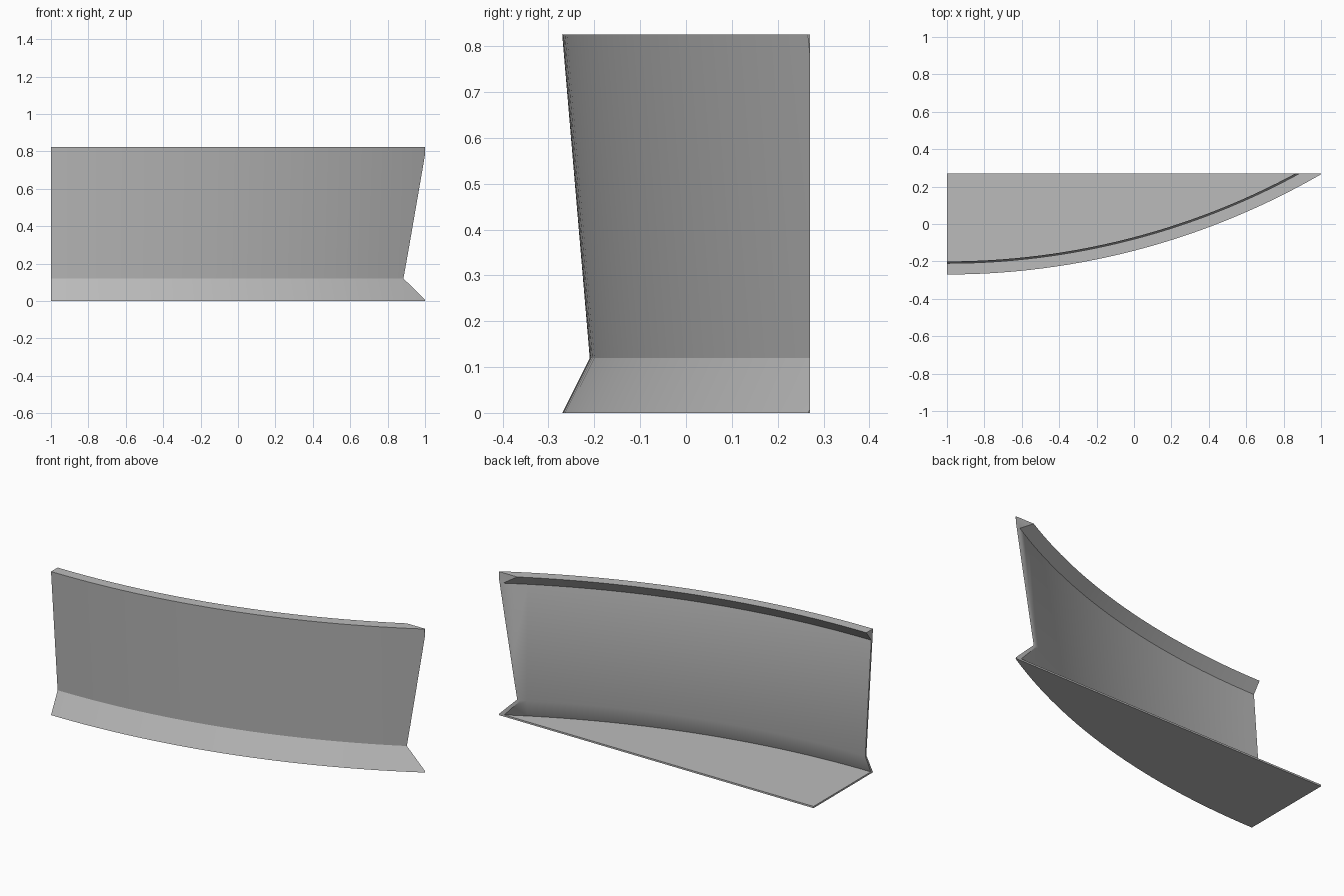
import bpy, bmesh, math
from mathutils import Vector

cube = bpy.data.objects.get("Cube")
if cube:
    bpy.data.objects.remove(cube, do_unlink=True)

grey = bpy.data.materials.new("plain grey")
grey.use_nodes = True
colour = (0.5, 0.5, 0.5, 1)
grey.diffuse_color = colour
grey.node_tree.nodes["Principled BSDF"].inputs["Base Color"].default_value = colour

# Cross-section as (radius, height): floor, flared foot, leaning wall, top lip
HEIGHT = 0.825
PROFILE = [(3.4, 0), (4, 0), (3.94, 0.12), (4, HEIGHT), (3.94, HEIGHT),
           (3.984, 0.765), (3.93, 0.12), (3.98, 0.01), (3.4, 0.01)]
CENTRE = Vector((-1, 3.73, 0))
STEPS, SWEEP = 32, math.radians(33)


def ring(bm, angle):
    return [bm.verts.new(CENTRE + Vector((r * math.sin(angle), -r * math.cos(angle), z)))
            for r, z in PROFILE]


def trim(bm, point, normal):
    """Cut away everything beyond a plane and close the cut."""
    geom = bm.verts[:] + bm.edges[:] + bm.faces[:]
    bmesh.ops.bisect_plane(bm, geom=geom, dist=1e-5, plane_co=point,
                           plane_no=normal, clear_outer=True)
    rim = [e for e in bm.edges if e.is_boundary]
    bmesh.ops.holes_fill(bm, edges=rim, sides=0)


# Sweep the cross-section along the arc
bm = bmesh.new()
rings = [ring(bm, SWEEP * i / STEPS) for i in range(STEPS + 1)]
count = len(PROFILE)
for a, b in zip(rings, rings[1:]):
    for i in range(count):
        j = (i + 1) % count
        bm.faces.new((a[i], a[j], b[j], b[i]))
bm.faces.new(rings[0])
bm.faces.new(rings[-1][::-1])

# Trim the side tip and the straight back
trim(bm, (1, 0, 0), (1, 0, 0))
trim(bm, (0, 0.27, 0), (0, 1, 0))
bmesh.ops.recalc_face_normals(bm, faces=bm.faces[:])
bmesh.ops.triangulate(bm, faces=[f for f in bm.faces if len(f.verts) > 4])

mesh = bpy.data.meshes.new("curved_wall_with_floor")
bm.to_mesh(mesh)
bm.free()
mesh.materials.append(grey)
wall = bpy.data.objects.new("curved_wall_with_floor", mesh)
bpy.context.collection.objects.link(wall)

# Smooth along the curve, sharp at the profile corners
bpy.ops.object.select_all(action='DESELECT')
wall.select_set(True)
bpy.context.view_layer.objects.active = wall
bpy.ops.object.shade_smooth_by_angle(angle=math.radians(30))
